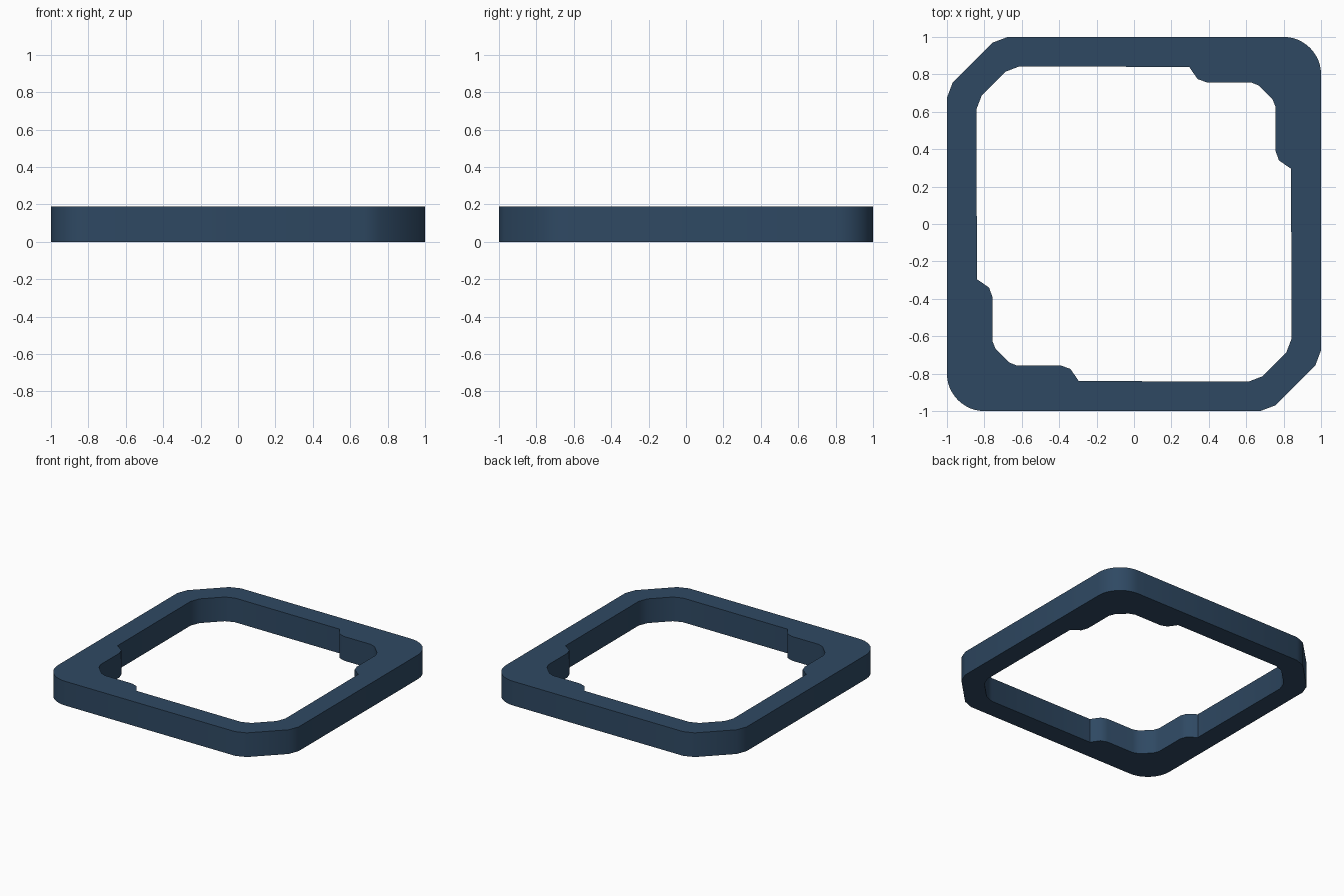
import bpy, bmesh, math
from mathutils import Vector

if "Cube" in bpy.data.objects:
    bpy.data.objects.remove(bpy.data.objects["Cube"])

HEIGHT = 0.19

mat = bpy.data.materials.new("dark_slate_blue")
mat.diffuse_color = (0.028, 0.066, 0.124, 1)
mat.use_nodes = True
mat.node_tree.nodes["Principled BSDF"].inputs["Base Color"].default_value = mat.diffuse_color


def half_turn(points):
    """Complete a loop by repeating it rotated 180 degrees."""
    return points + [(-x, -y) for x, y in points]


# Outer outline: one rounded corner, one softened chamfer (counter-clockwise)
R = 0.20
outer = [(1 - R + R * math.cos(a), 1 - R + R * math.sin(a))
         for a in (math.radians(90 * i / 12) for i in range(13))]
outer += [(-0.675, 1), (-0.755, 0.97), (-0.97, 0.755), (-1, 0.675)]

# Inner outline: thickened corner pad, then softened chamfer
pad = [(0.84, 0.295), (0.775, 0.34), (0.757, 0.39), (0.757, 0.625), (0.74, 0.668)]
inner = pad + [(y, x) for x, y in reversed(pad)]
inner += [(-0.615, 0.842), (-0.685, 0.815), (-0.815, 0.685), (-0.842, 0.615)]

# Flat ring between the outlines, extruded to full height
bm = bmesh.new()
edges = []
for loop in (half_turn(outer), half_turn(inner)):
    vs = [bm.verts.new((x, y, 0)) for x, y in loop]
    edges += [bm.edges.new((vs[i], vs[(i + 1) % len(vs)])) for i in range(len(vs))]
bmesh.ops.triangle_fill(bm, edges=edges, use_beauty=True, normal=Vector((0, 0, 1)))
ext = bmesh.ops.extrude_face_region(bm, geom=bm.faces[:], use_keep_orig=True)
for v in ext["geom"]:
    if isinstance(v, bmesh.types.BMVert):
        v.co.z = HEIGHT
bmesh.ops.recalc_face_normals(bm, faces=bm.faces[:])
mesh = bpy.data.meshes.new("square_frame")
bm.to_mesh(mesh)
bm.free()

frame = bpy.data.objects.new("square_frame", mesh)
bpy.context.collection.objects.link(frame)
mesh.materials.append(mat)
bpy.context.view_layer.objects.active = frame
frame.select_set(True)
bpy.ops.object.shade_smooth_by_angle(angle=math.radians(40))
